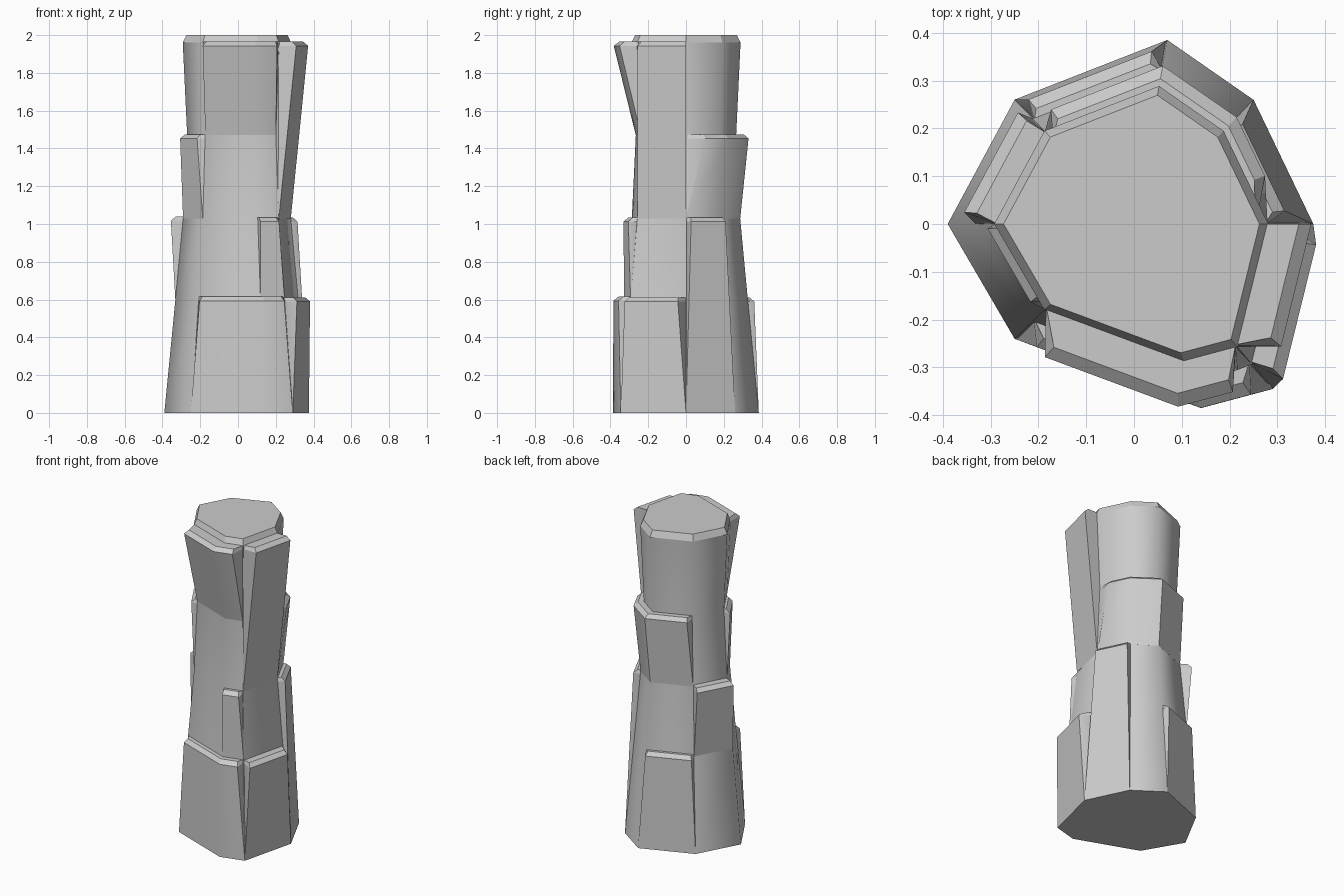
import bpy, bmesh, math
from mathutils import Vector

if "Cube" in bpy.data.objects:
    bpy.data.objects.remove(bpy.data.objects["Cube"])

# Irregular eight-sided cross-section at ground level
BASE = [Vector(p) for p in [(0.375, 0), (0.25, 0.26), (0.07, 0.385), (-0.25, 0.26),
                            (-0.39, 0), (-0.25, -0.24), (0.14, -0.385), (0.29, -0.345)]]
# Core profile: height, scale
CORE = [(0, 1), (0.6, 0.85), (1.03, 0.745), (1.47, 0.69), (1.96, 0.75), (2.0, 0.70)]


def core_scale(z):
    for (z0, s0), (z1, s1) in zip(CORE, CORE[1:]):
        if z <= z1:
            return s0 + (s1 - s0) * (z - z0) / (z1 - z0)
    return CORE[-1][1]


def loft(name, rings, limit, rim):
    """Skin a stack of (z, 2D points) rings; edges above rim or past limit stay sharp."""
    bm = bmesh.new()
    rows = [[bm.verts.new((p.x, p.y, z)) for p, z in ring] for ring in rings]
    n = len(rows[0])
    bm.faces.new(rows[0][::-1])
    bm.faces.new(rows[-1])
    for a, b in zip(rows, rows[1:]):
        for i in range(n):
            j = (i + 1) % n
            bm.faces.new((a[i], a[j], b[j], b[i]))
    bmesh.ops.recalc_face_normals(bm, faces=bm.faces[:])
    for f in bm.faces:
        f.smooth = True
    for e in bm.edges:
        high = all(v.co.z > rim for v in e.verts)
        e.smooth = not (high or e.calc_face_angle(0) > math.radians(limit))
    me = bpy.data.meshes.new(name)
    bm.to_mesh(me)
    bm.free()
    ob = bpy.data.objects.new(name, me)
    bpy.context.collection.objects.link(ob)
    return ob


def plate(name, first, faces, z0, z1, s, ta, tb, shift=(0, 0)):
    """Overlapping slab on consecutive sides, flush below and flaring to scale s on top."""
    pts = [BASE[(first + i) % 8] for i in range(faces + 1)]
    trim = pts[:]
    trim[0] = pts[0].lerp(pts[1], ta)
    trim[-1] = pts[-1].lerp(pts[-2], tb)
    shift = Vector(shift)

    def ring(outer, z, zo):
        c = core_scale(z)
        inner = [pts[-1] * c * 0.985] + [p * c * 0.7 for p in pts[::-1]] + [pts[0] * c * 0.985]
        return [(p, zo) for p in outer] + [(p, z) for p in inner]

    b = core_scale(z0)
    mid = [p * s + shift for p in trim]
    top = [p * (s - 0.07) + shift * 0.8 for p in trim]
    zb = z1 - 0.022
    return loft(name, [ring([p * b * 1.001 for p in pts], z0, z0),
                       ring(mid, zb, zb), ring(top, z1, z1)], 40, z1 - 0.05)


# Central column
loft("column_core", [[(p * s, z) for p in BASE] for z, s in CORE], 60, 1.9)

# Lowest tier
plate("low_front_plate", 5, 2, 0, 0.615, 1.0, 0.12, 0.3)
plate("low_right_plate", 7, 1, 0, 0.612, 1.045, 0.1, 0.12)
plate("low_back_plate", 2, 1, 0, 0.612, 0.97, 0.1, 0.07)
plate("tall_back_right_plate", 0, 1, 0, 1.035, 0.875, 0.12, 0.08)

# Second tier
plate("mid_left_plate", 3, 1, 0.6, 1.04, 0.945, 0.05, 0.1)
plate("mid_front_plate", 6, 1, 0.6, 1.035, 0.86, 0.0, 0.25)

# Third tier
plate("upper_back_plate", 0, 3, 1.03, 1.475, 0.86, 0.45, 0.15)
plate("upper_left_plate", 4, 1, 1.03, 1.475, 0.80, 0.05, 0.15)

# Top tier
plate("top_right_plate", 7, 1, 1.03, 1.965, 0.99, 0.25, 0.0)
plate("top_front_plate", 5, 2, 1.47, 1.965, 0.98, 0.27, 0.22, (-0.045, -0.005))
